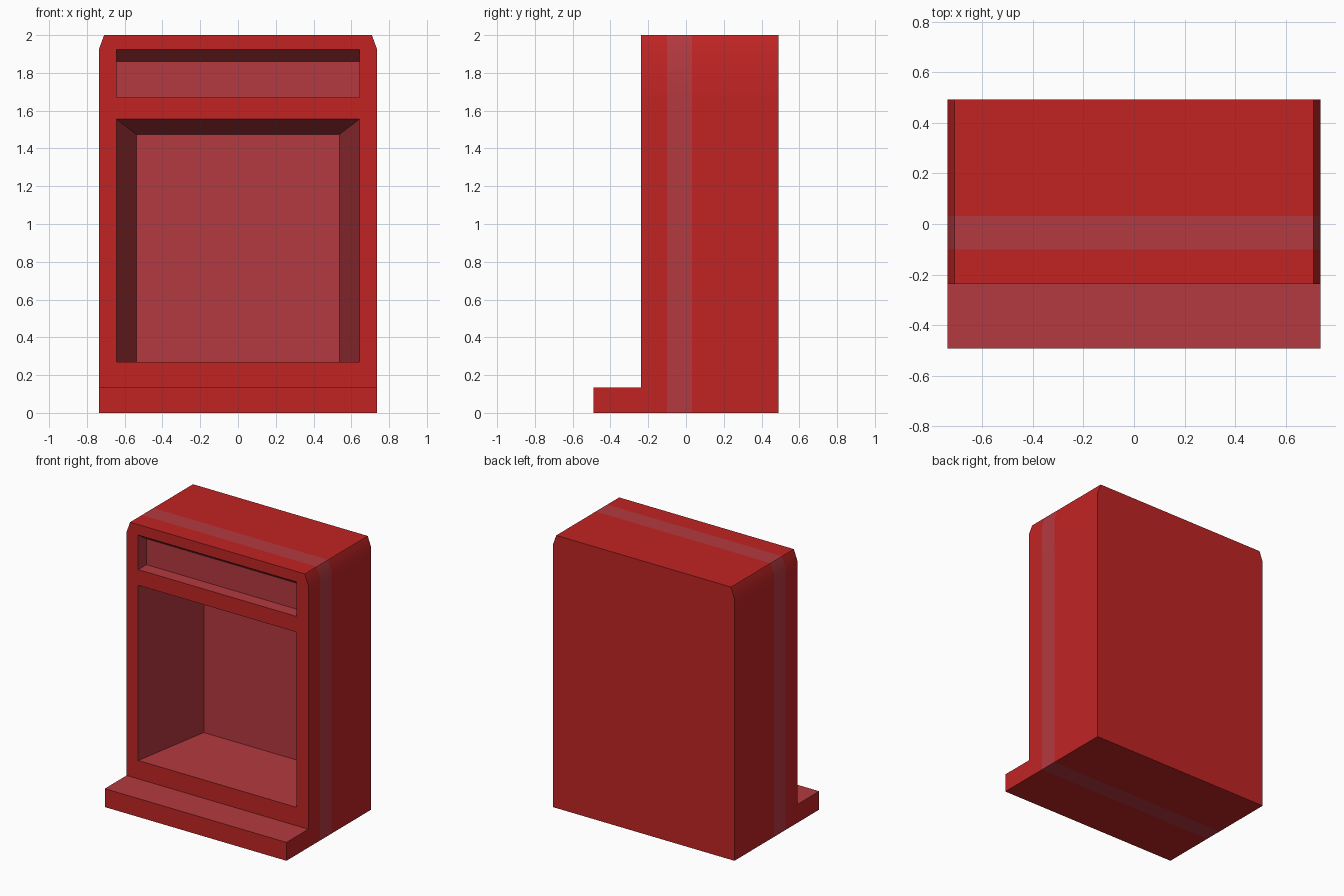
import bpy, bmesh, math

if "Cube" in bpy.data.objects:
    bpy.data.objects.remove(bpy.data.objects["Cube"])


def material(name, rgb):
    m = bpy.data.materials.new(name)
    m.diffuse_color = (*rgb, 1)
    m.use_nodes = True
    m.node_tree.nodes["Principled BSDF"].inputs["Base Color"].default_value = m.diffuse_color
    return m


RED, ROSE = 0, 1
mats = [material("red", (0.533, 0.0176, 0.0176)),
        material("dusty_rose", (0.456, 0.041, 0.051))]

W, TOP_W = 0.737, 0.709            # half widths: body, chamfered top
OPEN_W = 0.643                     # half width of both openings
FRONT, BACK = -0.238, 0.491
xs = [-W, -OPEN_W, OPEN_W, W]
zs = [0, 0.135, 0.27, 1.555, 1.67, 1.923, 2.0]
bands = [FRONT, -0.10, 0.032, BACK]

bm = bmesh.new()


def face(points, mat=RED):
    f = bm.faces.new([bm.verts.new(p) for p in points])
    f.material_index = mat


def grid_point(i, j):
    x = xs[i]
    if j == len(zs) - 1 and abs(x) == W:
        x = math.copysign(TOP_W, x)
    return x, zs[j]


def at(p, y):
    return (p[0], y, p[1])


# front panel, leaving the two openings free
openings = {(1, 2), (1, 4)}
for i in range(3):
    for j in range(1, 6):
        if (i, j) not in openings:
            cell = [(i, j), (i + 1, j), (i + 1, j + 1), (i, j + 1)]
            face([at(grid_point(*c), FRONT) for c in cell])

# shell around the outline, with the contrasting stripe as the middle band
outline = ([grid_point(i, 0) for i in range(4)] +
           [grid_point(3, j) for j in range(1, 7)] +
           [grid_point(i, 6) for i in (2, 1, 0)] +
           [grid_point(0, j) for j in range(5, 0, -1)])
for k, p in enumerate(outline):
    q = outline[(k + 1) % len(outline)]
    for b in range(3):
        y0, y1 = bands[b], bands[b + 1]
        face([at(p, y0), at(q, y0), at(q, y1), at(p, y1)],
             ROSE if b == 1 else RED)

# back panel
face([at(p, BACK) for p in outline])

# front step
S, H = -0.491, zs[1]
for x0, x1 in zip(xs, xs[1:]):
    face([(x0, S, 0), (x1, S, 0), (x1, S, H), (x0, S, H)])
    face([(x0, S, H), (x1, S, H), (x1, FRONT, H), (x0, FRONT, H)], ROSE)
    face([(x0, S, 0), (x1, S, 0), (x1, FRONT, 0), (x0, FRONT, 0)])
for x in (-W, W):
    face([(x, S, 0), (x, FRONT, 0), (x, FRONT, H), (x, S, H)])


# recesses taper towards the back, with level floors
def recess(z0, z1, back_w, back_z1, depth):
    a = [(-OPEN_W, z0), (OPEN_W, z0), (OPEN_W, z1), (-OPEN_W, z1)]
    b = [(-back_w, z0), (back_w, z0), (back_w, back_z1), (-back_w, back_z1)]
    y = FRONT + depth
    face([at(p, y) for p in b], ROSE)
    for k in range(4):
        n = (k + 1) % 4
        face([at(a[k], FRONT), at(a[n], FRONT), at(b[n], y), at(b[k], y)], ROSE)


recess(zs[2], zs[3], 0.538, 1.475, 0.61)    # large lower opening
recess(zs[4], zs[5], OPEN_W, 1.86, 0.095)   # shallow upper slot

bmesh.ops.remove_doubles(bm, verts=bm.verts, dist=0.0005)
bmesh.ops.recalc_face_normals(bm, faces=bm.faces)

mesh = bpy.data.meshes.new("cabinet")
bm.to_mesh(mesh)
bm.free()
for m in mats:
    mesh.materials.append(m)
cabinet = bpy.data.objects.new("cabinet", mesh)
bpy.context.collection.objects.link(cabinet)

# soft shading over the shallow top chamfers only
for p in mesh.polygons:
    p.use_smooth = True
mesh.set_sharp_from_angle(angle=math.radians(30))
